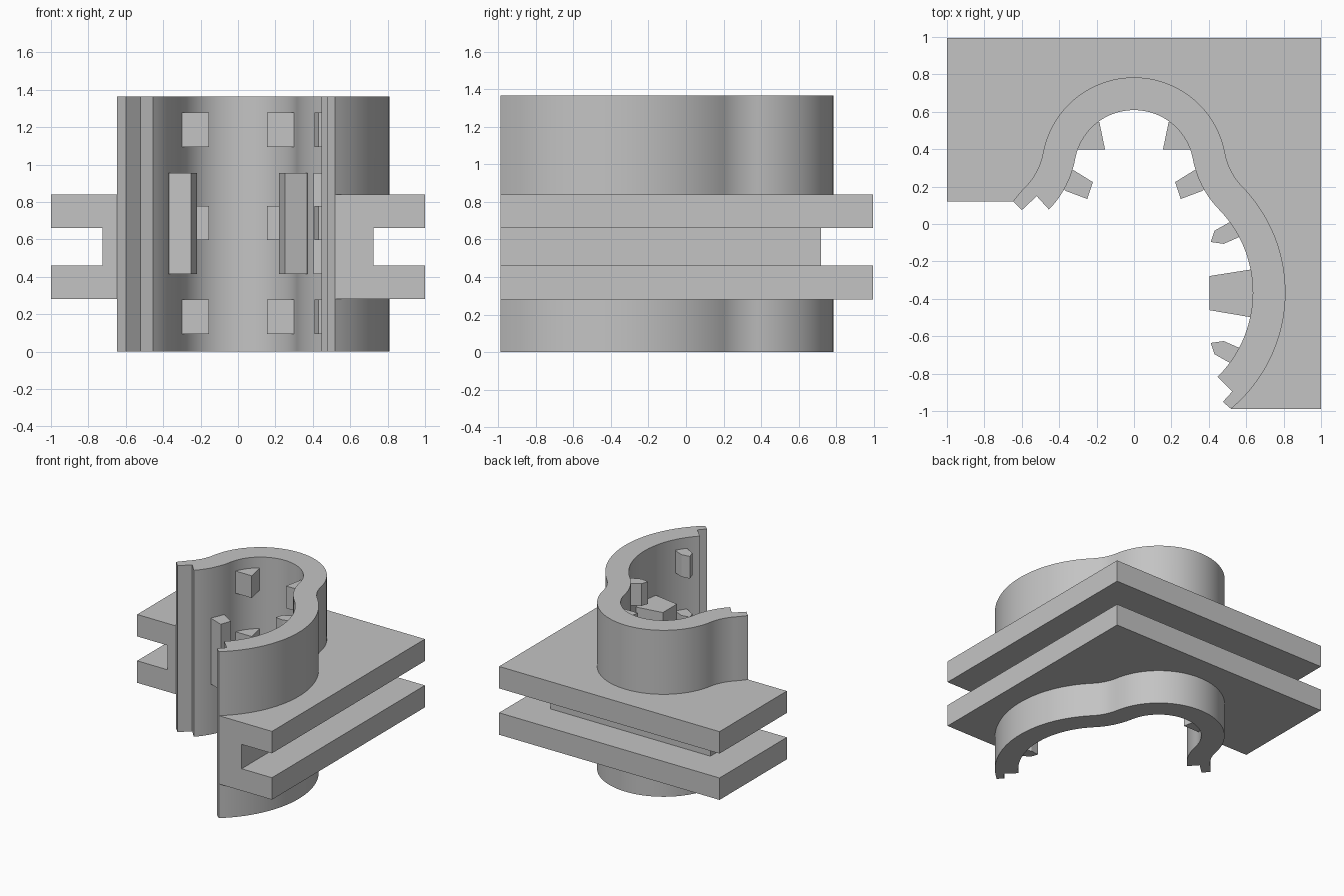
import bpy, bmesh, math
from math import cos, sin, atan2, pi, radians

cube = bpy.data.objects.get("Cube")
if cube:
    bpy.data.objects.remove(cube, do_unlink=True)

grey = bpy.data.materials.new("plain grey")
grey.use_nodes = True
GREY = (0.55, 0.55, 0.55, 1)
grey.diffuse_color = GREY
grey.node_tree.nodes["Principled BSDF"].inputs["Base Color"].default_value = GREY

SHIFT_Y = -0.006   # centres the whole model front to back
HEIGHT = 1.365
WALL = 0.175
SMALL_C, SMALL_R = (0, 0.295), 0.495     # small rear bore, outer radius
BIG_C, BIG_R = (0, -0.36), 0.81          # large front bore, outer radius
FILLET_R = 0.35

# Centre of the fillet that is tangent to both bores
d1, d2 = SMALL_R + FILLET_R, BIG_R + FILLET_R
gap = SMALL_C[1] - BIG_C[1]
dy = (d2 ** 2 - d1 ** 2 - gap ** 2) / (2 * gap)
fx, fy = math.sqrt(d1 ** 2 - dy ** 2), SMALL_C[1] + dy
A1 = atan2(dy, fx)
A2 = atan2(fy - BIG_C[1], fx)


def prism(name, outline, z0, z1):
    """Extrude a closed plan outline between two heights."""
    bm = bmesh.new()
    face = bm.faces.new([bm.verts.new((x, y + SHIFT_Y, z0)) for x, y in outline])
    top = bmesh.ops.extrude_face_region(bm, geom=[face])["geom"]
    verts = [v for v in top if isinstance(v, bmesh.types.BMVert)]
    bmesh.ops.translate(bm, verts=verts, vec=(0, 0, z1 - z0))
    bmesh.ops.recalc_face_normals(bm, faces=bm.faces)
    mesh = bpy.data.meshes.new(name)
    bm.to_mesh(mesh)
    bm.free()
    mesh.materials.append(grey)
    obj = bpy.data.objects.new(name, mesh)
    bpy.context.collection.objects.link(obj)
    return obj


def arc(c, r, a, b, n):
    return [(c[0] + r * cos(a + (b - a) * i / n), c[1] + r * sin(a + (b - a) * i / n))
            for i in range(n + 1)]


def wall_path(t, start, end):
    """Wall curve set inwards by t, from the left end round to the right end."""
    f, big, small = FILLET_R + t, BIG_R - t, SMALL_R - t
    pts = arc(BIG_C, big, pi - start, pi - A2, 6)
    pts += arc((-fx, fy), f, -A2, -A1, 12)
    pts += arc(SMALL_C, small, pi - A1, A1, 48)
    pts += arc((fx, fy), f, pi + A1, pi + A2, 12)
    pts += arc(BIG_C, big, A2, end, 40)
    clean = [pts[0]]
    for p in pts[1:]:
        if math.dist(p, clean[-1]) > 0.002:
            clean.append(p)
    return clean


def select_only(obj):
    bpy.ops.object.select_all(action="DESELECT")
    obj.select_set(True)
    bpy.context.view_layer.objects.active = obj


def mirror_x(pts):
    return [(-x, y) for x, y in pts]


def mirror_bore(pts):
    return [(x, 2 * BIG_C[1] - y) for x, y in pts]


# Curved wall with stepped ends
outer = wall_path(0, radians(37), radians(-50.2))
inner = wall_path(WALL, A2, radians(-45.3))
right_step = [(0.475, -0.945), (0.525, -0.89)]
left_step = [(-0.52, 0.155), (-0.60, 0.08)]
wall = prism("curved_wall", outer + right_step + inner[::-1] + left_step, 0, HEIGHT)

# Corner flange around the wall
front_y, left_y = outer[-1][1], outer[0][1]
flange = prism("corner_flange",
               outer + [(1, front_y), (1, 1), (-1, 1), (-1, left_y)], 0.28, 0.84)

# Groove running round the outside, cut into the flange and the wall
s = 0.725
groove = prism("groove_cutter",
               [(s, -1.2), (s, s), (-s, s), (-s, -0.2), (-1.2, -0.2),
                (-1.2, 1.2), (1.2, 1.2), (1.2, -1.2)], 0.46, 0.66)
groove.hide_render = True
for obj in (wall, flange):
    mod = obj.modifiers.new("groove", "BOOLEAN")
    mod.operation = "DIFFERENCE"
    mod.solver = "EXACT"
    mod.object = groove
    select_only(obj)
    bpy.ops.object.modifier_apply(modifier=mod.name)
bpy.data.objects.remove(groove, do_unlink=True)
for obj in (wall, flange):
    select_only(obj)
    bpy.ops.object.shade_smooth_by_angle(angle=radians(25))

# Inner lugs: short ones at three levels, tall ones at mid height
LEVELS = {"lower": 0.095, "middle": 0.597, "upper": 1.095}
TALL = (0.415, 0.955)
rear = [(0.185, 0.55), (0.155, 0.405), (0.30, 0.405), (0.31, 0.43), (0.24, 0.58)]
side = [(0.325, 0.295), (0.22, 0.23), (0.25, 0.14), (0.37, 0.185), (0.38, 0.25)]
bore = [(0.51, 0.015), (0.43, -0.03), (0.41, -0.09), (0.48, -0.10),
        (0.56, -0.065), (0.57, -0.02)]
short_lugs = {"rear_left": rear, "rear_right": mirror_x(rear),
              "bore_rear": bore, "bore_front": mirror_bore(bore)}
for label, pts in short_lugs.items():
    for level, z in LEVELS.items():
        prism(f"{label}_{level}_lug", pts, z, z + 0.182)

tall_lugs = {"side_left": side, "side_right": mirror_x(side),
             "bore_centre": [(0.405, -0.272), (0.64, -0.235), (0.64, -0.495), (0.405, -0.455)]}
for label, pts in tall_lugs.items():
    prism(f"{label}_lug", pts, *TALL)
